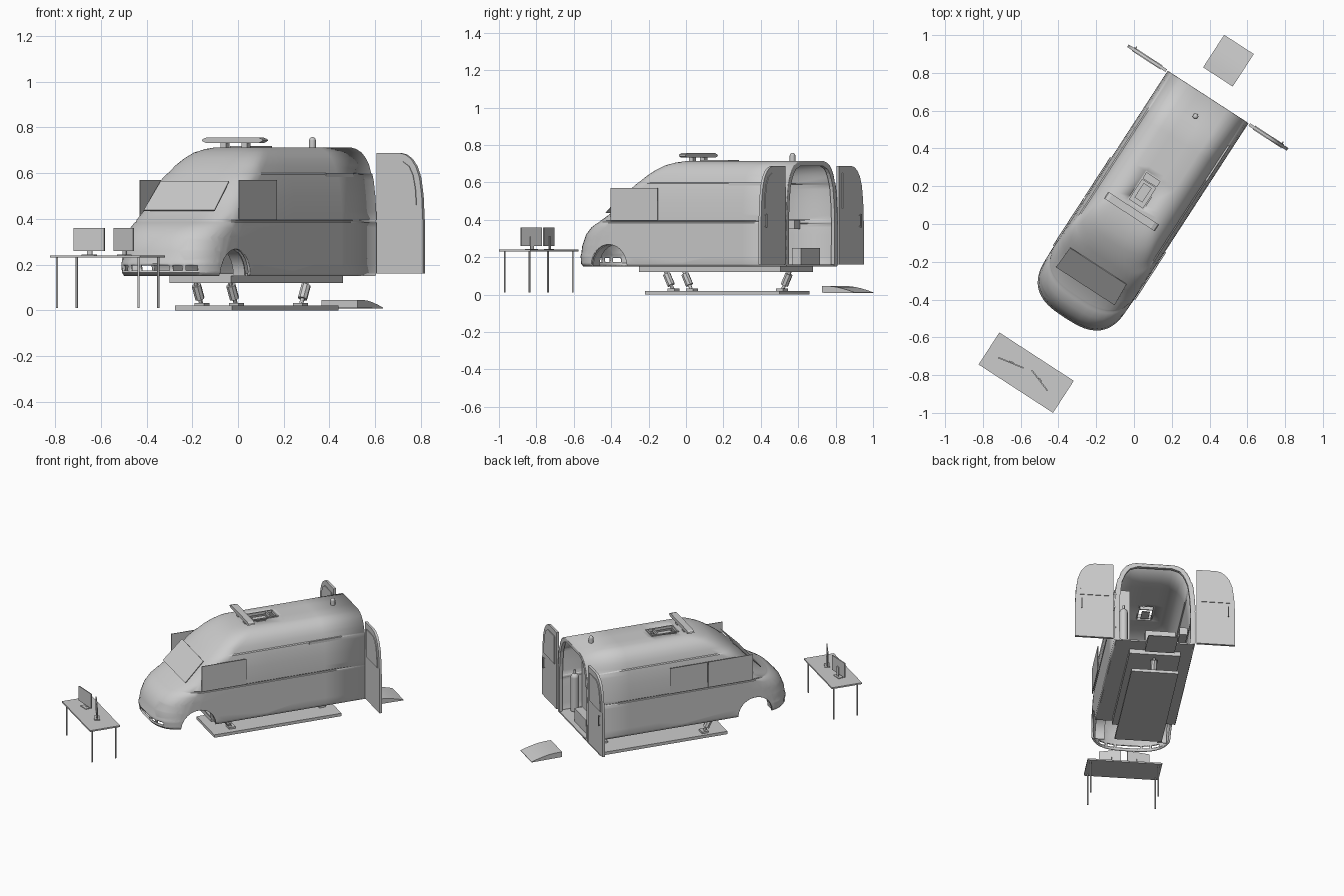
import bpy, bmesh, math
from mathutils import Vector, Matrix

if "Cube" in bpy.data.objects:
    bpy.data.objects.remove(bpy.data.objects["Cube"])

TURN = math.radians(-33)   # whole scene is turned about z
C = -0.037                 # centre line of the van
grey = bpy.data.materials.new("plain_grey")
grey.diffuse_color = (0.6, 0.6, 0.6, 1)
grey.use_nodes = True
grey.node_tree.nodes["Principled BSDF"].inputs["Base Color"].default_value = grey.diffuse_color


def finish(name, bm, smooth=None, recalc=True):
    if recalc:
        bmesh.ops.recalc_face_normals(bm, faces=bm.faces)
    me = bpy.data.meshes.new(name)
    bm.to_mesh(me)
    bm.free()
    ob = bpy.data.objects.new(name, me)
    bpy.context.collection.objects.link(ob)
    me.materials.append(grey)
    ob.rotation_euler.z = TURN
    if smooth:
        shade(ob, smooth)
    return ob


def shade(ob, angle):
    bpy.ops.object.select_all(action='DESELECT')
    ob.select_set(True)
    bpy.context.view_layer.objects.active = ob
    bpy.ops.object.shade_smooth_by_angle(angle=math.radians(angle))


def add_box(bm, x, y, z):
    m = Matrix.Translation([(a[0] + a[1]) / 2 for a in (x, y, z)])
    m = m @ Matrix.Diagonal([a[1] - a[0] for a in (x, y, z)] + [1])
    bmesh.ops.create_cube(bm, size=1, matrix=m)


def add_tube(bm, a, b, r, seg=16):
    a, b = Vector(a), Vector(b)
    q = (b - a).to_track_quat('Z', 'Y').to_matrix().to_4x4()
    bmesh.ops.create_cone(bm, cap_ends=True, segments=seg, radius1=r, radius2=r,
                          depth=(b - a).length, matrix=Matrix.Translation((a + b) / 2) @ q)


def add_prism(bm, pts, vec):
    f = bm.faces.new([bm.verts.new(p) for p in pts])
    ext = bmesh.ops.extrude_face_region(bm, geom=[f], use_keep_orig=True)
    bmesh.ops.translate(bm, vec=vec, verts=[g for g in ext['geom'] if isinstance(g, bmesh.types.BMVert)])


def box(name, x, y, z):
    bm = bmesh.new()
    add_box(bm, x, y, z)
    return finish(name, bm)


def cut_opening(bm, planes, region):
    """Carve away the faces of a region that lie inside all planes (point, outward normal)."""
    planes = [(Vector(p), Vector(d)) for p, d in planes]

    def inside(used):
        found = []
        for f in bm.faces:
            c = f.calc_center_median()
            if region(c) and all((c - p).dot(d) < 0 for p, d in used):
                found.append(f)
        return found
    # coarse faces may straddle a plane, so every plane cuts the whole region
    for p, d in planes:
        faces = [f for f in bm.faces if region(f.calc_center_median())]
        geom = faces + list({e for f in faces for e in f.edges}) + list({v for f in faces for v in f.verts})
        bmesh.ops.bisect_plane(bm, geom=geom, dist=1e-5, plane_co=p, plane_no=d)
    bmesh.ops.delete(bm, geom=inside(planes), context='FACES')


def box_planes(x, y, z):
    out = []
    for axis, span in enumerate((x, y, z)):
        for s, val in ((-1, span[0]), (1, span[1])) if span else ():
            d = Vector((0, 0, 0))
            d[axis] = s
            out.append((d * val * s, d))
    return out


# Van shell: stacked outlines of (height, half width, front position, nose depth)
LEVELS = [(.150, .250, -.600, .24), (.165, .255, -.612, .24), (.205, .255, -.616, .24), (.215, .255, -.611, .24),
          (.26, .255, -.606, .25), (.32, .255, -.582, .25), (.36, .255, -.545, .24), (.383, .255, -.505, .22),
          (.387, .251, -.495, .21), (.392, .251, -.487, .20), (.396, .255, -.48, .20), (.43, .254, -.415, .16),
          (.50, .249, -.345, .14), (.565, .241, -.282, .13), (.595, .234, -.243, .13), (.600, .227, -.238, .13),
          (.635, .217, -.19, .13), (.665, .200, -.145, .13), (.690, .178, -.095, .12), (.706, .148, -.035, .10),
          (.713, .120, .02, .06)]
REAR = .777
ARC = 20


def outline(z, w, front, depth):
    side = [REAR, .5, .3, .12]
    pts = [(w, y) for y in side]
    for i in range(ARC + 1):
        a = math.pi * i / ARC
        c, s = math.cos(a), math.sin(a)
        pts.append((w * math.copysign(abs(c) ** .7, c), front + depth * (1 - abs(s) ** .7)))
    pts += [(-w, y) for y in reversed(side)]
    return [(C + x, y, z) for x, y in pts]


bm = bmesh.new()
rings = [[bm.verts.new(p) for p in outline(*lv)] for lv in LEVELS]
n = len(rings[0])
for lo, hi in zip(rings, rings[1:]):
    for i in range(n - 1):
        bm.faces.new((lo[i], hi[i], hi[i + 1], lo[i + 1]))
top = rings[-1]
for i in range(n // 2):            # roof strips from side to side
    j = n - 1 - i
    strip = [top[i], top[j], top[j - 1], top[i + 1]]
    bm.faces.new(strip[:3] if j - 1 == i + 1 else strip)
bm.normal_update()
if sum(f.normal.z for f in bm.faces if f.calc_center_median().z > .712) < 0:
    bmesh.ops.reverse_faces(bm, faces=bm.faces)

# Openings: wheel arches, bumper vents and roof hatch
WHEEL_Y, WHEEL_Z, WHEEL_R = -.352, .152, .115
planes = []
for i in range(-1, 18):
    a = math.pi * i / 16
    d = Vector((0, math.cos(a), math.sin(a)))
    planes.append((Vector((C, WHEEL_Y, WHEEL_Z)) + d * WHEEL_R, d))
for s in (-1, 1):
    cut_opening(bm, planes, lambda c: s * (c.x - C) > .14 and c.z < .33 and c.y < .15)
vents = [(-.075, .075)] + [tuple(sorted((s * a, s * b))) for s in (-1, 1) for a, b in ((.09, .135), (.15, .195))]
for a, b in vents:
    cut_opening(bm, box_planes((C + a, C + b), None, (.173, .196)), lambda c: c.y < -.47 and .16 < c.z < .21)
cut_opening(bm, box_planes((-.096, -.003), (.093, .268), None), lambda c: c.z > .7129)

# Give the shell its thickness on the inner side
body = finish("van_body", bm, recalc=False)
solid = body.modifiers.new("thickness", 'SOLIDIFY')
solid.thickness = .012
solid.offset = -1
shade(body, 32)

# Front wheel housings
bm = bmesh.new()
arc = [(math.cos(math.pi * i / 16), math.sin(math.pi * i / 16)) for i in range(17)]
ring = [(c * .123, s * .123) for c, s in arc] + [(c * .117, s * .117) for c, s in reversed(arc)]
for x in (C - .225, C + .165):
    add_prism(bm, [(x, WHEEL_Y + y, WHEEL_Z + z) for y, z in ring], (.06, 0, 0))
finish("wheel_housings", bm, 30)

# Rear portal and floor
half = [(.246, .152), (.25, .39), (.243, .50), (.23, .59), (.212, .635), (.195, .665), (.173, .689), (.12, .708)]
arch = half + [(-x, z) for x, z in reversed(half)]
inner = [(x * .9, .152 + (z - .152) * .965) for x, z in reversed(arch)]
bm = bmesh.new()
add_prism(bm, [(C + x, REAR - .02, z) for x, z in arch + inner], (0, .021, 0))
finish("rear_portal", bm)
box("van_floor", (C - .245, C + .245), (-.23, REAR), (.150, .160))

# Rear doors standing out at each side, with window panels and handles
DOOR = [(0, .16), (.242, .16), (.242, .39), (.236, .50), (.224, .58), (.205, .63), (.18, .662), (.15, .682), (.12, .688), (0, .688)]
PANE = [(.03, .46), (.21, .46), (.205, .53), (.193, .59), (.172, .63), (.14, .65), (.03, .65)]
for side, s in (("right", 1), ("left", -1)):
    def at(x, y, z):
        return (C + s * (.262 + x), y, z)
    bm = bmesh.new()
    add_prism(bm, [at(x, .766, z) for x, z in DOOR], (0, .016, 0))
    finish(side + "_rear_door", bm, 30)
    bm = bmesh.new()
    for y in (.762, .782):
        add_prism(bm, [at(x, y, z) for x, z in PANE], (0, .004, 0))
    finish(side + "_rear_window", bm)
    bm = bmesh.new()
    add_tube(bm, at(.2, .792, .36), at(.2, .792, .43), .004, 8)
    for z in (.365, .425):
        add_tube(bm, at(.2, .78, z), at(.2, .792, z), .003, 8)
    finish(side + "_door_handle", bm)

# Flat window panels
box("right_cab_window", (C + .257, C + .262), (-.335, -.035), (.395, .57))
box("left_cab_window", (C - .262, C - .257), (-.33, -.03), (.395, .57))
box("left_side_window", (C - .262, C - .257), (-.024, .228), (.395, .57))
bm = bmesh.new()
add_prism(bm, [(C - .185, -.414, .435), (C + .185, -.414, .435), (C + .178, -.288, .562), (C - .178, -.288, .562)],
          (0, -.003, .003))
finish("windscreen", bm)

# Roof: warning light bar, hatch panel and beacon
bm = bmesh.new()
bar = [(-.16, .742), (-.14, .733), (.14, .733), (.16, .742), (.155, .749), (.135, .756), (-.135, .756), (-.155, .749)]
add_prism(bm, [(-.047 + x, .027, z) for x, z in bar], (0, .042, 0))
for x in (-.1, .01):
    add_box(bm, (x - .015, x + .015), (.035, .062), (.705, .735))
finish("light_bar", bm)
bm = bmesh.new()
for x in ((-.1, -.092), (-.007, .001)):
    add_box(bm, x, (.089, .272), (.70, .719))
for y in ((.089, .097), (.222, .23), (.264, .272)):
    add_box(bm, (-.1, .001), y, (.70, .719))
add_box(bm, (-.075, -.025), (.12, .21), (.695, .70))
finish("roof_hatch", bm)
bm = bmesh.new()
add_tube(bm, (C, .655, .71), (C, .655, .743), .015, 20)
bmesh.ops.create_uvsphere(bm, u_segments=20, v_segments=10, radius=.015, matrix=Matrix.Translation((C, .655, .743)))
finish("roof_beacon", bm, 40)

# Equipment inside
box("bench", (-.17, .02), (.69, .745), (.16, .25))
box("wall_cabinet", (.10, .2), (.4, .62), (.16, .6))
box("wall_shelf", (-.27, -.22), (.35, .55), (.35, .40))
bm = bmesh.new()
add_tube(bm, (.15, .69, .17), (.15, .69, .40), .026, 20)
bmesh.ops.create_uvsphere(bm, u_segments=20, v_segments=10, radius=.026, matrix=Matrix.Translation((.15, .69, .40)))
add_tube(bm, (.15, .69, .42), (.15, .69, .45), .008, 10)
finish("gas_cylinder", bm, 40)

# Motion platform
box("platform_base", (-.199, .097), (-.199, .659), (0, .02))
box("platform_top", (-.211, .111), (-.226, .674), (.12, .150))
for i, (x, y, lean) in enumerate(((-.15, -.06, -.05), (.03, -.06, -.05), (-.05, .58, .05))):
    foot, head = Vector((x, y, .02)), Vector((x, y + lean, .122))
    bm = bmesh.new()
    add_tube(bm, foot, head, .009, 12)
    add_tube(bm, foot.lerp(head, .3), foot.lerp(head, .88), .021, 8)
    add_box(bm, (x - .025, x + .025), (y - .022, y + .022), (.018, .032))
    finish("platform_actuator_%d" % (i + 1), bm, 30)

# Loading ramp
bm = bmesh.new()
ramp = [(.895, .010), (.895, .046), (.945, .045), (.985, .041), (1.02, .034), (1.06, .024), (1.10, .012), (1.10, .008)]
add_prism(bm, [(-.145, y, z) for y, z in ramp], (.187, 0, 0))
finish("ramp", bm, 20)

# Operator table with two monitors
box("table_top", (-.285, .185), (-1.072, -.87), (.23, .24))
bm = bmesh.new()
for x in (-.262, .163):
    for y in (-1.05, -.892):
        add_tube(bm, (x, y, .01), (x, y, .232), .005, 10)
finish("table_legs", bm, 40)
for name, a, b in (("left", (-.217, -.988), (-.074, -.961)), ("right", (-.035, -.947), (.096, -.993))):
    a, b = Vector((*a, 0)), Vector((*b, 0))
    mid, d = (a + b) / 2, (b - a).normalized()
    back = Vector((-d.y, d.x, 0))
    bm = bmesh.new()
    for p, q, depth, z0, z1 in ((a, b, .007, .26, .36), (mid - d * .012 + back * .007, mid + d * .012 + back * .007, .005, .24, .31),
                                (mid - d * .03 - back * .012, mid + d * .03 - back * .012, .035, .24, .245)):
        add_prism(bm, [v + Vector((0, 0, z0)) for v in (p, q, q + back * depth, p + back * depth)], (0, 0, z1 - z0))
    finish(name + "_monitor", bm)
